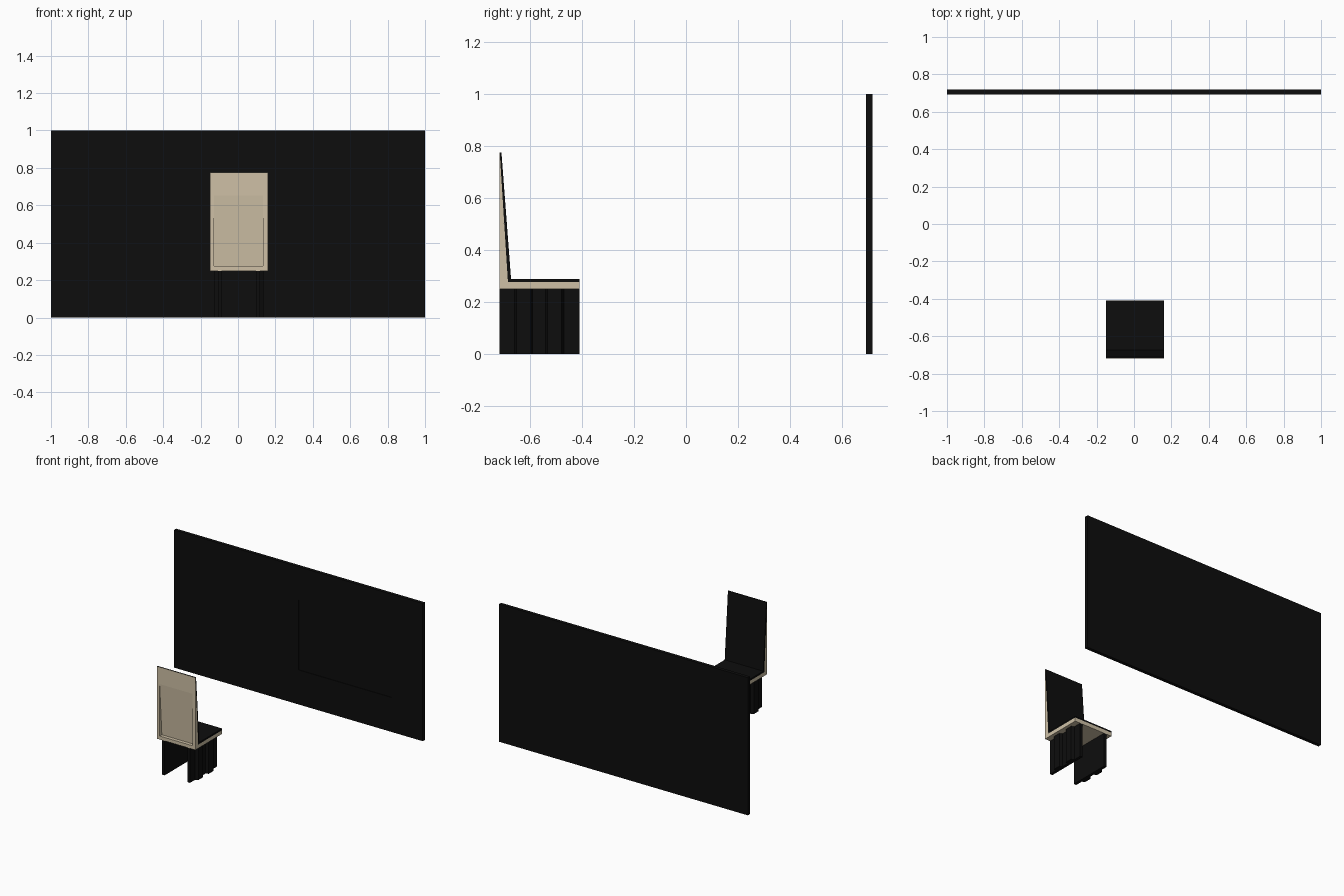
import bpy, bmesh

if "Cube" in bpy.data.objects:
    bpy.data.objects.remove(bpy.data.objects["Cube"])


def material(name, rgb):
    m = bpy.data.materials.new(name)
    m.diffuse_color = (*rgb, 1)
    m.use_nodes = True
    m.node_tree.nodes["Principled BSDF"].inputs["Base Color"].default_value = m.diffuse_color
    return m


BLACK = material("black", (0.004, 0.004, 0.004))
CREAM = material("cream", (0.62, 0.53, 0.38))


def prism(name, outline, start, offset, mat):
    """Extrude an outline of 3D points (from start plane) by an offset vector."""
    bm = bmesh.new()
    face = bm.faces.new([bm.verts.new(p) for p in outline(start)])
    geo = bmesh.ops.extrude_face_region(bm, geom=[face])["geom"]
    bmesh.ops.translate(bm, vec=offset,
                        verts=[v for v in geo if isinstance(v, bmesh.types.BMVert)])
    bmesh.ops.recalc_face_normals(bm, faces=bm.faces)
    me = bpy.data.meshes.new(name)
    bm.to_mesh(me)
    bm.free()
    me.materials.append(mat)
    ob = bpy.data.objects.new(name, me)
    bpy.context.collection.objects.link(ob)
    return ob


def side_profile(name, pts, x0, x1, mat):
    return prism(name, lambda x: [(x, y, z) for y, z in pts], x0, (x1 - x0, 0, 0), mat)


def plan_profile(name, pts, z0, z1, mat):
    return prism(name, lambda z: [(x, y, z) for x, y in pts], z0, (0, 0, z1 - z0), mat)


def cut(target, cutter):
    mod = target.modifiers.new("recess", 'BOOLEAN')
    mod.operation = 'DIFFERENCE'
    mod.solver = 'EXACT'
    mod.object = cutter
    cutter.hide_render = True
    cutter.hide_set(True)
    bpy.context.view_layer.objects.active = target
    bpy.ops.object.modifier_apply(modifier=mod.name)
    bpy.data.objects.remove(cutter)


# Large wall board with a shallow rectangular recess on its front
board = plan_profile("wall_board", [(-1, .693), (1, .693), (1, .718), (-1, .718)], 0, 1, BLACK)
cut(board, plan_profile("board_cutter", [(0, .65), (.75, .65), (.75, .698), (0, .698)],
                        .25, .76, BLACK))

X0, X1, BACK, FRONT = -.15, .16, -.718, -.41

# Cream shell: seat base and wedge-shaped backrest in one profile
shell = side_profile("chair_shell", [(BACK, .25), (FRONT, .25), (FRONT, .277),
                                     (-.685, .277), (-.7165, .775), (BACK, .775)], X0, X1, CREAM)
# Tapering recess in the rear of the backrest
cut(shell, side_profile("shell_cutter", [(-.75, .275), (-.693, .275), (-.7185, .66), (-.75, .66)],
                        X0 + .023, X1 - .025, CREAM))

# Black padding over seat and backrest
side_profile("chair_padding", [(FRONT, .277), (FRONT, .289), (-.673, .289), (-.71, .776),
                               (-.7165, .776), (-.685, .277)], X0, X1, BLACK)

# Ribbed side leg panels, mirrored about the chair centre
MID = (X0 + X1) / 2
for label, s in (("left", -1), ("right", 1)):
    inner, outer, rib = (MID + s * d for d in (.092, .112, .132))
    pts = [(inner, BACK), (outer, BACK)]
    for c in (-.625, -.505):
        pts += [(outer, c - .035), (rib, c - .027), (rib, c + .027), (outer, c + .035)]
    pts += [(outer, FRONT), (inner, FRONT)]
    plan_profile(label + "_leg_panel", pts, 0, .25, BLACK)
